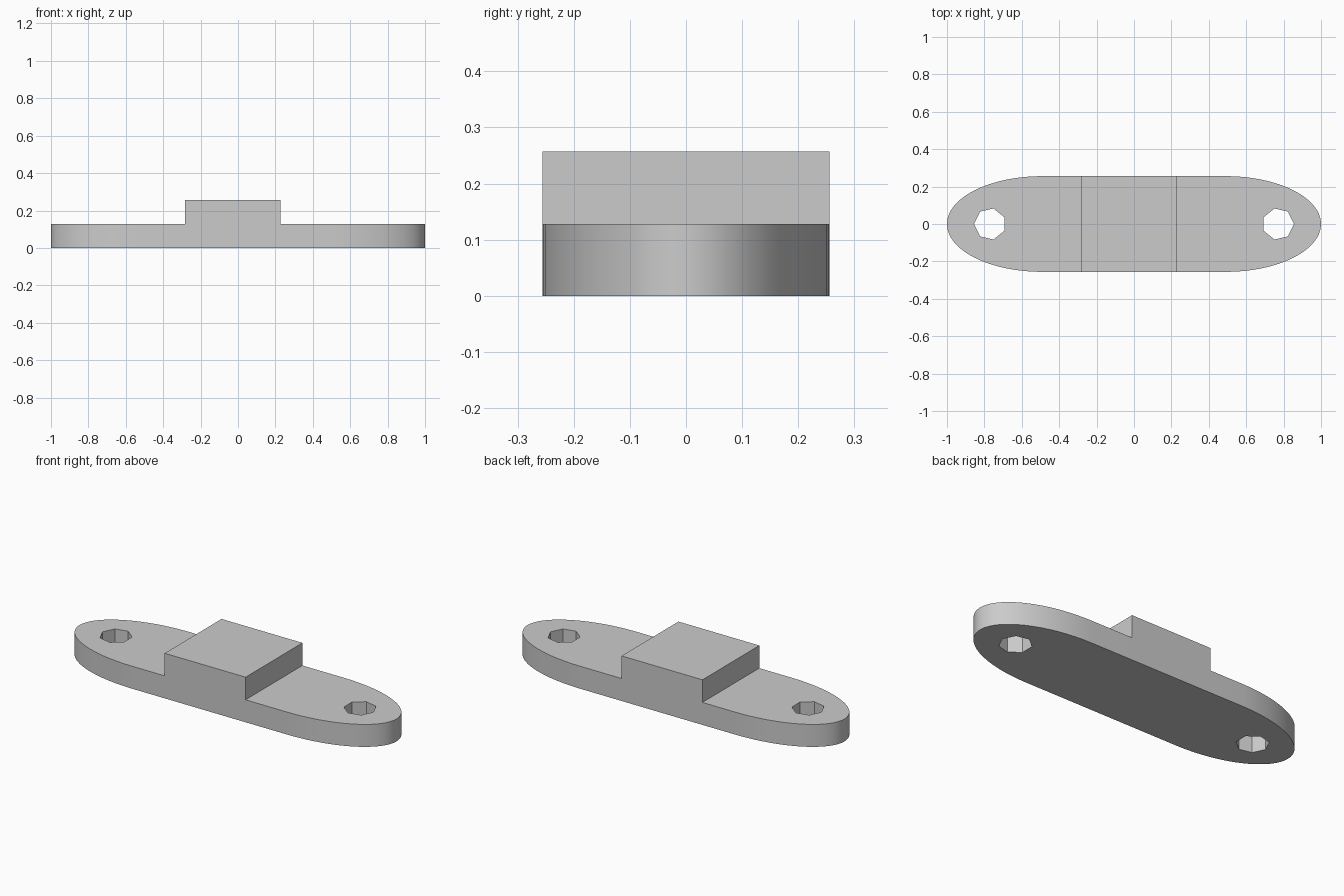
import bpy, bmesh
from math import sin, cos, pi

if "Cube" in bpy.data.objects:
    bpy.data.objects.remove(bpy.data.objects["Cube"])

grey = bpy.data.materials.new("light grey")
grey.use_nodes = True
grey.diffuse_color = (0.6, 0.6, 0.6, 1)
grey.node_tree.nodes["Principled BSDF"].inputs["Base Color"].default_value = (0.6, 0.6, 0.6, 1)

HALF, BASE, TOP = 0.256, 0.128, 0.257      # half depth, plate height, block height
REACH, CENTRE, SEGS = 0.51, 0.49, 32       # rounded ends
LEFT, RIGHT = -0.283, 0.227                # raised block


def prism(name, points, direction):
    """Extrude a closed outline along a direction into a solid."""
    bm = bmesh.new()
    face = bm.faces.new([bm.verts.new(p) for p in points])
    out = bmesh.ops.extrude_face_region(bm, geom=[face])
    moved = [v for v in out["geom"] if isinstance(v, bmesh.types.BMVert)]
    bmesh.ops.translate(bm, verts=moved, vec=direction)
    bmesh.ops.recalc_face_normals(bm, faces=bm.faces)
    mesh = bpy.data.meshes.new(name)
    bm.to_mesh(mesh)
    bm.free()
    mesh.materials.append(grey)
    obj = bpy.data.objects.new(name, mesh)
    bpy.context.collection.objects.link(obj)
    return obj


def boolean(target, tool, operation):
    mod = target.modifiers.new(tool.name, "BOOLEAN")
    mod.operation, mod.object, mod.solver = operation, tool, "EXACT"
    bpy.context.view_layer.objects.active = target
    bpy.ops.object.modifier_apply(modifier=mod.name)
    bpy.data.objects.remove(tool)


# Plate with elliptical ends
outline = []
for side in (1, -1):
    for i in range(SEGS + 1):
        a = -pi / 2 + pi * i / SEGS
        outline.append((side * (CENTRE + REACH * cos(a)), side * HALF * sin(a), 0))
plate = prism("mounting_plate", outline, (0, 0, BASE))

# Seven-sided screw holes, each pointing outwards
for side in (1, -1):
    ring = [(side * (0.77 + 0.085 * cos(2 * pi * i / 7)),
             0.085 * sin(2 * pi * i / 7), -0.1) for i in range(7)]
    boolean(plate, prism("hole_cutter", ring, (0, 0, 0.4)), "DIFFERENCE")

# Raised centre block, flush with the plate's long sides
block = prism("raised_block", [(LEFT, -HALF, 0), (RIGHT, -HALF, 0),
                               (RIGHT, HALF, 0), (LEFT, HALF, 0)], (0, 0, TOP))
boolean(plate, block, "UNION")

# Smooth rounded ends, sharp edges elsewhere
bpy.ops.object.select_all(action="DESELECT")
plate.select_set(True)
bpy.context.view_layer.objects.active = plate
bpy.ops.object.shade_smooth_by_angle(angle=pi / 6)
